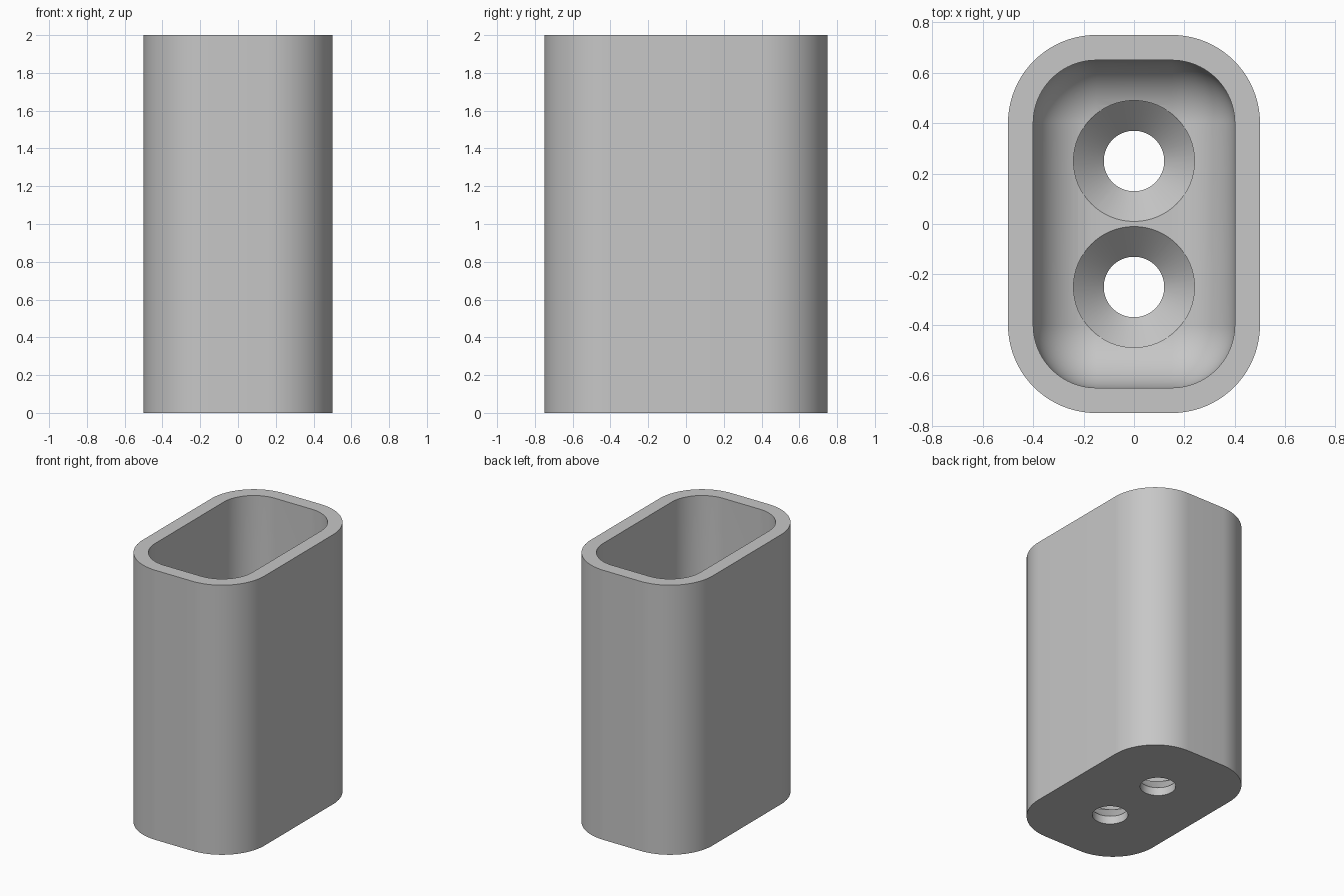
import bpy, bmesh
from math import sin, cos, pi, radians

cube = bpy.data.objects.get("Cube")
if cube:
    bpy.data.objects.remove(cube, do_unlink=True)

CORNER_X, CORNER_Y = 0.15, 0.4      # centres of the rounded corners
OUTER, INNER = 0.35, 0.25           # corner radii, wall 0.1 thick
FLOOR, HEIGHT = 0.18, 2.0
STEPS = 20

grey = bpy.data.materials.new("light grey")
grey.use_nodes = True
colour = (0.57, 0.57, 0.57, 1)
grey.diffuse_color = colour
grey.node_tree.nodes["Principled BSDF"].inputs["Base Color"].default_value = colour


def rounded_ring(radius, z):
    """Rounded rectangle outline around the four corner centres."""
    points = []
    for quarter, (sx, sy) in enumerate([(1, 1), (-1, 1), (-1, -1), (1, -1)]):
        for i in range(STEPS + 1):
            a = (quarter + i / STEPS) * pi / 2
            points.append((sx * CORNER_X + radius * cos(a),
                           sy * CORNER_Y + radius * sin(a), z))
    return points


def circle_ring(radius, z, y):
    n = 64
    return [(radius * cos(2 * pi * i / n), y + radius * sin(2 * pi * i / n), z)
            for i in range(n)]


def loft(name, rings):
    """Skin a stack of rings and cap both ends."""
    bm = bmesh.new()
    rows = [[bm.verts.new(p) for p in ring] for ring in rings]
    for a, b in zip(rows, rows[1:]):
        for i in range(len(a)):
            j = (i + 1) % len(a)
            bm.faces.new((a[i], a[j], b[j], b[i]))
    bm.faces.new(rows[0][::-1])
    bm.faces.new(rows[-1])
    bmesh.ops.remove_doubles(bm, verts=bm.verts, dist=1e-5)
    bmesh.ops.recalc_face_normals(bm, faces=bm.faces)
    mesh = bpy.data.meshes.new(name)
    bm.to_mesh(mesh)
    bm.free()
    mesh.materials.append(grey)
    obj = bpy.data.objects.new(name, mesh)
    bpy.context.collection.objects.link(obj)
    return obj


# Hollow body: outer wall, rim, inner wall, then a rounded fillet into the floor
rings = [rounded_ring(OUTER, 0), rounded_ring(OUTER, HEIGHT), rounded_ring(INNER, HEIGHT)]
for k in range(17):
    a = k / 16 * pi / 2
    rings.append(rounded_ring(INNER * cos(a), FLOOR + INNER * (1 - sin(a))))
body = loft("hollow_body", rings)
bpy.context.view_layer.objects.active = body
body.select_set(True)

# Two countersunk screw holes through the floor
for side in (-1, 1):
    profile = [(0.12, -0.1), (0.12, 0.06), (0.24, FLOOR), (0.24, 0.5)]
    cutter = loft("hole_cutter", [circle_ring(r, z, side * 0.25) for r, z in profile])
    cutter.hide_render = True
    cut = body.modifiers.new("screw_hole", 'BOOLEAN')
    cut.operation = 'DIFFERENCE'
    cut.solver = 'EXACT'
    cut.object = cutter
    bpy.ops.object.modifier_apply(modifier=cut.name)
    bpy.data.objects.remove(cutter, do_unlink=True)

bpy.ops.object.shade_smooth_by_angle(angle=radians(30))
